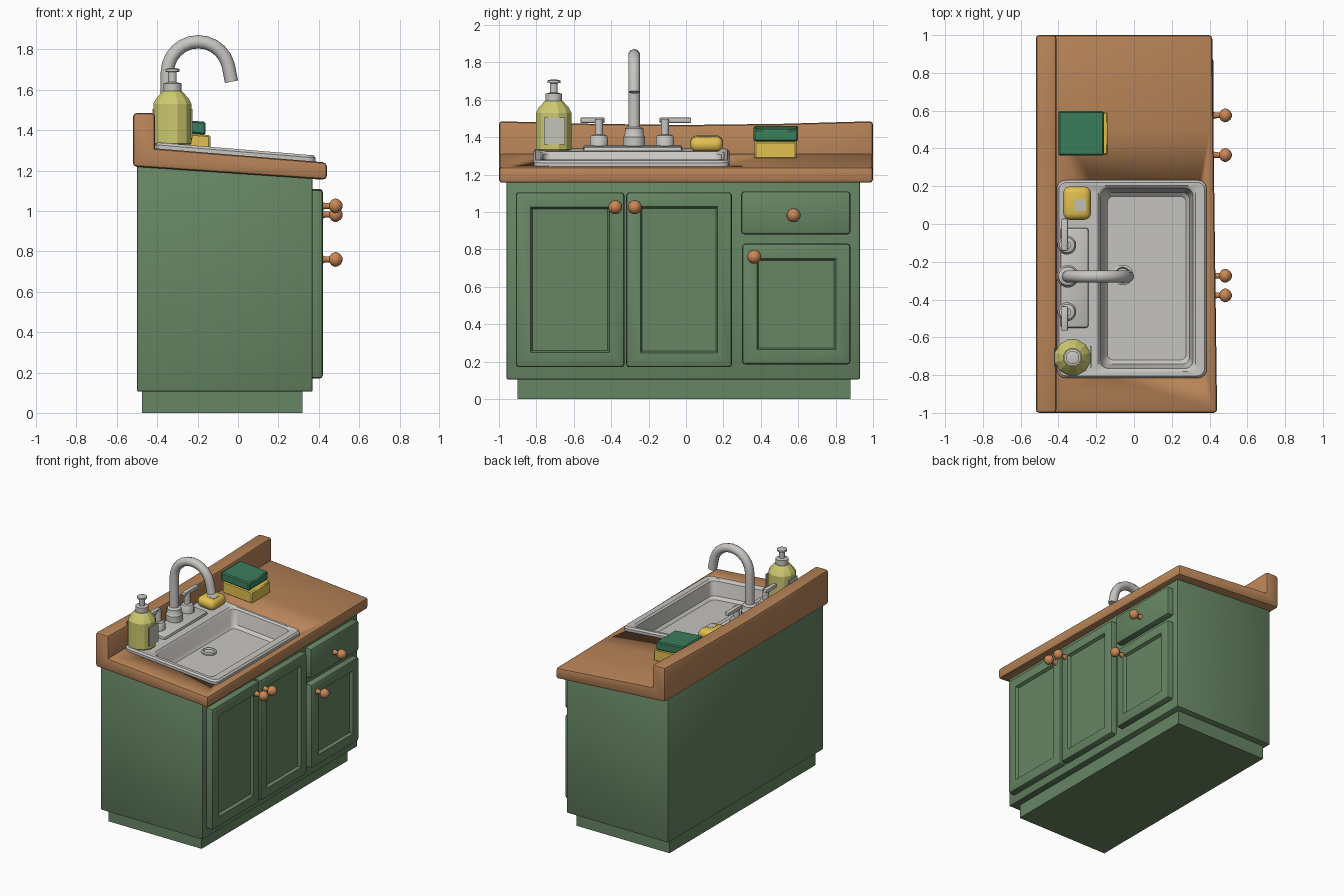
import bpy, bmesh, math
from mathutils import Vector, Matrix

if "Cube" in bpy.data.objects:
    bpy.data.objects.remove(bpy.data.objects["Cube"])


def material(name, r, g, b):
    m = bpy.data.materials.new(name)
    lin = [((c / 255 + 0.055) / 1.055) ** 2.4 for c in (r, g, b)]
    m.diffuse_color = (*lin, 1)
    m.use_nodes = True
    m.node_tree.nodes["Principled BSDF"].inputs["Base Color"].default_value = m.diffuse_color
    return m


GREEN = material("cabinet_green", 103, 134, 100)
WOOD = material("counter_wood", 184, 132, 88)
KNOB = material("knob_wood", 202, 136, 86)
STEEL = material("steel", 200, 198, 194)
BOTTLE = material("soap_yellow_green", 206, 202, 112)
YELLOW = material("sponge_yellow", 226, 192, 80)
SCRUB = material("scrub_green", 58, 126, 92)
LABEL = material("label_grey", 196, 196, 184)


def top(x):
    """Height of the sloping counter top."""
    return 1.31 - 0.082 * (x + 0.41)


def finish(name, bm, mat, angle=35):
    bmesh.ops.recalc_face_normals(bm, faces=bm.faces)
    me = bpy.data.meshes.new(name)
    bm.to_mesh(me)
    bm.free()
    me.materials.append(mat)
    ob = bpy.data.objects.new(name, me)
    bpy.context.collection.objects.link(ob)
    bpy.ops.object.select_all(action='DESELECT')
    ob.select_set(True)
    bpy.context.view_layer.objects.active = ob
    if angle:
        bpy.ops.object.shade_smooth_by_angle(angle=math.radians(angle))
    return ob


def cube(x0, x1, y0, y1, z0, z1):
    bm = bmesh.new()
    bmesh.ops.create_cube(bm, size=1)
    for v in bm.verts:
        v.co = ((x0 + x1) / 2 + v.co.x * (x1 - x0), (y0 + y1) / 2 + v.co.y * (y1 - y0),
                (z0 + z1) / 2 + v.co.z * (z1 - z0))
    return bm


def box(name, dims, mat, bevel=0.0, seg=2, sloped=False):
    bm = cube(*dims)
    if bevel:
        bmesh.ops.bevel(bm, geom=bm.edges[:], offset=bevel, segments=seg, profile=0.5, affect='EDGES')
    if sloped:  # heights are measured from the counter top
        for v in bm.verts:
            v.co.z += top(v.co.x)
    return finish(name, bm, mat)


def prism(profile, ys):
    """Loft an x,z profile along a list of y stations."""
    bm = bmesh.new()
    rings = [[bm.verts.new((x, y, z)) for x, z in profile] for y in ys]
    n = len(profile)
    for a, b in zip(rings, rings[1:]):
        for i in range(n):
            bm.faces.new((a[i], a[(i + 1) % n], b[(i + 1) % n], b[i]))
    bm.faces.new(rings[0])
    bm.faces.new(rings[-1])
    bmesh.ops.recalc_face_normals(bm, faces=bm.faces)
    return bm


def bevel_corners(bm, offset):
    edges = [e for e in bm.edges if e.is_manifold and e.calc_face_angle_signed() > 0.5]
    bmesh.ops.bevel(bm, geom=edges, offset=offset, segments=2, profile=0.5, affect='EDGES')


def lathe(name, loc, profile, mat, sides=16, along_x=False, angle=35):
    """Spin (radius, height) points around z, or around x."""
    bm = bmesh.new()
    rings = []
    for r, h in profile:
        ring = []
        for i in range(sides):
            a = 2 * math.pi * (i + 0.5) / sides
            p = (h, r * math.cos(a), r * math.sin(a)) if along_x else (r * math.cos(a), r * math.sin(a), h)
            ring.append(bm.verts.new(Vector(p) + Vector(loc)))
        rings.append(ring)
    for a, b in zip(rings, rings[1:]):
        for i in range(sides):
            j = (i + 1) % sides
            bm.faces.new((a[i], a[j], b[j], b[i]))
    bm.faces.new(rings[0])
    bm.faces.new(rings[-1])
    return finish(name, bm, mat, angle)


# Cabinet body (open under the counter) and toe kick
bm = prism([(-0.50, 0.105), (0.37, 0.105), (0.37, 1.165), (-0.50, 1.225)], [-0.96, 0.93])
bevel_corners(bm, 0.008)
bmesh.ops.delete(bm, geom=[f for f in bm.faces if f.normal.z > 0.9], context='FACES')
finish("cabinet_body", bm, GREEN)
box("toe_kick", (-0.475, 0.32, -0.90, 0.88, 0, 0.12), GREEN)


# Doors with recessed panels, and a plain drawer front
def front_panel(name, y0, y1, z0, z1, frame):
    bm = cube(0.36, 0.42, y0, y1, z0, z1)
    edges = [e for e in bm.edges if not all(v.co.x < 0.4 for v in e.verts)]
    bmesh.ops.bevel(bm, geom=edges, offset=0.016, segments=2, profile=0.5, affect='EDGES')
    face = max(bm.faces, key=lambda f: f.calc_center_median().x)
    if frame:
        bmesh.ops.inset_region(bm, faces=[face], thickness=frame - 0.016)
        bmesh.ops.inset_region(bm, faces=[face], thickness=0.014, depth=-0.022)
    finish(name, bm, GREEN, 30)


front_panel("left_door", -0.91, -0.33, 0.17, 1.105, 0.105)
front_panel("middle_door", -0.32, 0.245, 0.17, 1.105, 0.10)
front_panel("right_door", 0.30, 0.88, 0.185, 0.83, 0.105)
front_panel("drawer_front", 0.295, 0.88, 0.88, 1.11, 0)

# Knobs
KNOB_PROFILE = [(0.022, 0), (0.016, 0.012), (0.015, 0.035), (0.03, 0.045), (0.038, 0.062),
                (0.036, 0.075), (0.024, 0.092), (0.008, 0.10)]
for i, (y, z) in enumerate([(-0.378, 1.025), (-0.274, 1.025), (0.575, 0.982), (0.365, 0.76)]):
    lathe(f"knob_{i + 1}", (0.418, y, z), KNOB_PROFILE, KNOB, 12, along_x=True)

# Counter with backsplash, slightly uneven, with a hole for the basin
bm = prism([(-0.52, 1.22), (-0.52, 1.485), (-0.41, 1.485), (-0.41, 1.31), (0.44, 1.24), (0.44, 1.155)],
           [-1, -0.5, 0, 0.5, 1])
for v in bm.verts:
    if v.co.z > 1.4:
        v.co.z -= 0.02 * math.cos(v.co.y * math.pi / 2)
    if v.co.x > 0:
        v.co.x -= 0.013 * (v.co.y + 1)
bevel_corners(bm, 0.018)
counter = finish("counter", bm, WOOD)
cutter = box("basin_cutter", (-0.205, 0.345, -0.79, 0.215, 1.0, 1.7), WOOD)
cutter.hide_render = True
mod = counter.modifiers.new("basin_hole", 'BOOLEAN')
mod.operation = 'DIFFERENCE'
mod.object = cutter
bpy.context.view_layer.objects.active = counter
bpy.ops.object.modifier_apply(modifier=mod.name)
bpy.data.objects.remove(cutter)

# Sink: rounded rectangles (x0, x1, y0, y1, radius, height above counter) bridged in order
bm = bmesh.new()
rings = []
for x0, x1, y0, y1, r, h in [
        (-0.408, 0.385, -0.815, 0.232, 0.045, -0.01), (-0.408, 0.385, -0.815, 0.232, 0.045, 0.018),
        (-0.398, 0.374, -0.804, 0.221, 0.04, 0.03), (-0.19, 0.325, -0.78, 0.203, 0.04, 0.03),
        (-0.178, 0.312, -0.765, 0.19, 0.04, 0.018), (-0.16, 0.295, -0.742, 0.168, 0.04, -0.085),
        (-0.14, 0.275, -0.72, 0.146, 0.03, -0.105)]:
    ring = []
    for k, (cx, cy) in enumerate([(x1 - r, y1 - r), (x0 + r, y1 - r), (x0 + r, y0 + r), (x1 - r, y0 + r)]):
        for s in range(5):
            a = (k + s / 4) * math.pi / 2
            x = cx + r * math.cos(a)
            ring.append(bm.verts.new((x, cy + r * math.sin(a), top(x) + h)))
    rings.append(ring)
for a, b in zip(rings, rings[1:]):
    for i in range(20):
        j = (i + 1) % 20
        bm.faces.new((a[i], a[j], b[j], b[i]))
bm.faces.new(rings[-1])
finish("sink", bm, STEEL)
lathe("drain", (-0.06, -0.27, top(-0.06) - 0.11),
      [(0.055, 0), (0.055, 0.015), (0.042, 0.02), (0.036, 0.01)], STEEL)

# Faucet plate, collar and curved spout
box("faucet_plate", (-0.39, -0.24, -0.55, -0.02, 0.02, 0.052), STEEL, 0.015, sloped=True)
lathe("spout_collar", (-0.35, -0.277, 1.33),
      [(0.06, 0), (0.06, 0.07), (0.052, 0.08), (0.05, 0.115), (0.035, 0.125)], STEEL)
path = [(-0.35, 1.38), (-0.35, 1.55)]
path += [(-0.197 + 0.153 * math.cos(math.radians(a)), 1.685 + 0.153 * math.sin(math.radians(a)))
         for a in range(180, 14, -15)]
path += [(-0.032, 1.64)]
cu = bpy.data.curves.new("spout_path", 'CURVE')
cu.dimensions = '3D'
cu.bevel_depth = 0.033
cu.bevel_resolution = 3
cu.use_fill_caps = True
sp = cu.splines.new('POLY')
sp.points.add(len(path) - 1)
for p, (x, z) in zip(sp.points, path):
    p.co = (x, -0.277, z, 1)
tmp = bpy.data.objects.new("spout_path", cu)
bpy.context.collection.objects.link(tmp)
bm = bmesh.new()
bm.from_mesh(bpy.data.meshes.new_from_object(tmp))
bpy.data.objects.remove(tmp)
finish("spout", bm, STEEL, 45)

# Tap handles with levers pointing outwards
for name, y, d in (("left", -0.465, -1), ("right", -0.112, 1)):
    lathe(name + "_tap", (-0.355, y, 1.33),
          [(0.05, 0), (0.05, 0.065), (0.04, 0.08), (0.022, 0.085), (0.022, 0.165)], STEEL)
    ends = sorted((y - d * 0.03, y + d * (0.10 if d < 0 else 0.14)))
    box(name + "_lever", (-0.385, -0.35, *ends, 1.475, 1.505), STEEL, 0.008)

# Soap bottle with pump and labels
bx, by = -0.325, -0.707
lathe("soap_bottle", (bx, by, 1.325),
      [(0.09, 0), (0.098, 0.01), (0.098, 0.205), (0.085, 0.23), (0.05, 0.268)], BOTTLE, 12, angle=20)
lathe("pump", (bx, by, 1.59),
      [(0.046, 0), (0.046, 0.042), (0.022, 0.048), (0.022, 0.098), (0.036, 0.10), (0.036, 0.113), (0.02, 0.117)],
      STEEL, 12)
box("front_label", (bx + 0.092, bx + 0.099, by - 0.052, by + 0.06, 1.36, 1.505), LABEL)
box("back_label", (bx - 0.099, bx - 0.092, by - 0.05, by + 0.05, 1.36, 1.505), LABEL)

# Bar of soap on the sink deck, with a pale worn spot
box("soap_bar", (-0.375, -0.228, 0.022, 0.198, 0.025, 0.105), YELLOW, 0.035, 3, sloped=True)
box("soap_spot", (-0.315, -0.255, 0.07, 0.13, 0.104, 0.107), LABEL, sloped=True)

# Stacked sponges
box("lower_sponge", (-0.39, -0.137, 0.365, 0.592, -0.005, 0.088), YELLOW, 0.008, 1, sloped=True)
box("scrub_pad", (-0.40, -0.16, 0.362, 0.598, 0.088, 0.152), SCRUB, 0.008, 1, sloped=True)
